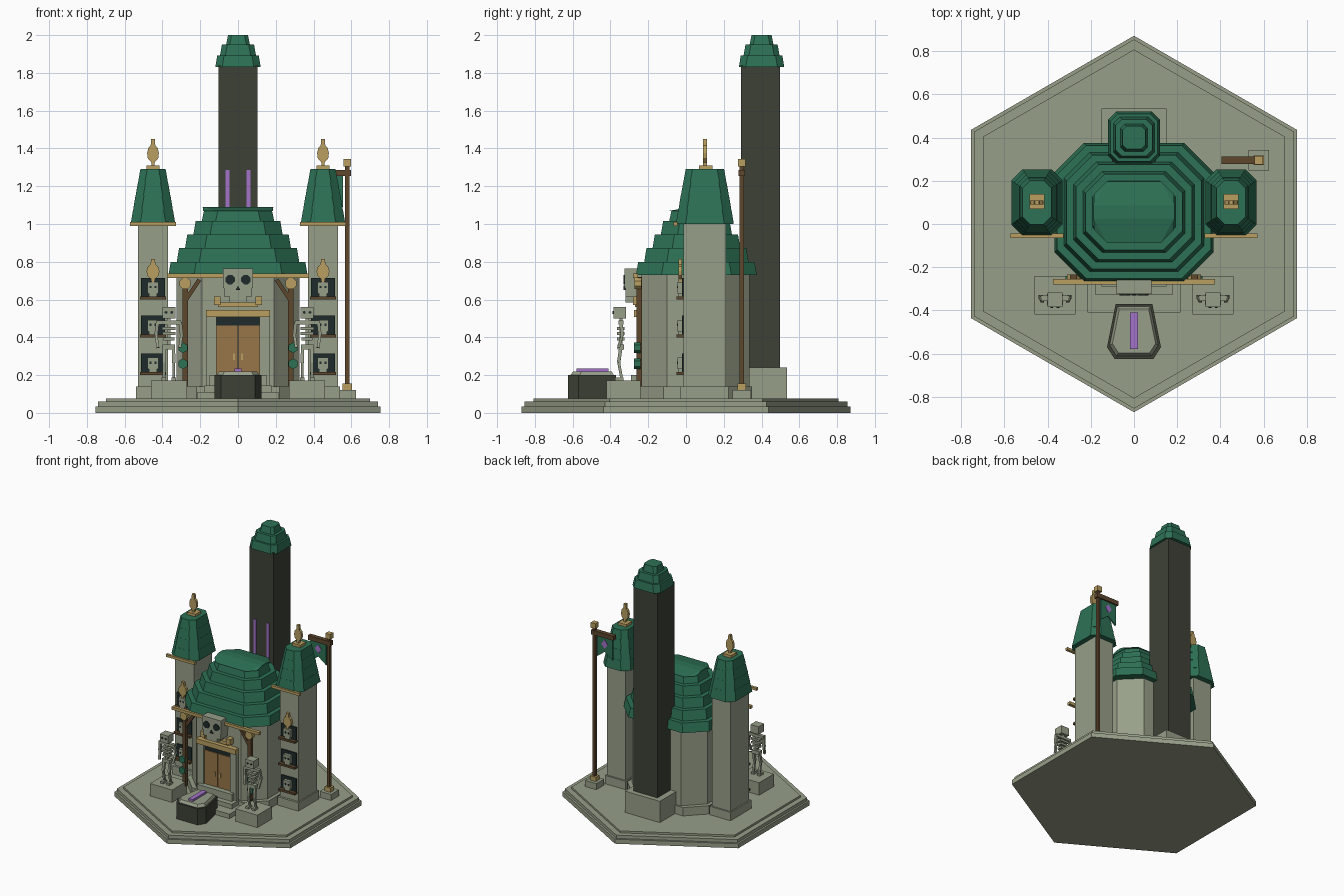
import bpy, bmesh, math
from mathutils import Vector

if "Cube" in bpy.data.objects:
    bpy.data.objects.remove(bpy.data.objects["Cube"])


def mat(name, rgb):
    m = bpy.data.materials.new(name)
    m.diffuse_color = (*rgb, 1)
    m.use_nodes = True
    m.node_tree.nodes["Principled BSDF"].inputs["Base Color"].default_value = m.diffuse_color
    return m


STONE = mat("grey_green_stone", (0.31, 0.345, 0.25))
GREEN = mat("roof_green", (0.026, 0.165, 0.09))
DARK = mat("dark_stone", (0.047, 0.053, 0.037))
GOLD = mat("old_gold", (0.48, 0.345, 0.12))
DOOR = mat("door_wood", (0.31, 0.18, 0.065))
WOOD = mat("dark_wood", (0.11, 0.063, 0.027))
PURPLE = mat("purple_glow", (0.36, 0.17, 0.58))
SHADE = mat("recess_black", (0.013, 0.024, 0.024))


def finish(name, bm, m):
    bmesh.ops.recalc_face_normals(bm, faces=bm.faces)
    me = bpy.data.meshes.new(name)
    bm.to_mesh(me)
    bm.free()
    me.materials.append(m)
    ob = bpy.data.objects.new(name, me)
    bpy.context.collection.objects.link(ob)
    return ob


def loft(name, rings, m):
    """Skin a stack of matching point rings and cap both ends."""
    bm = bmesh.new()
    vs = [[bm.verts.new(p) for p in r] for r in rings]
    n = len(rings[0])
    for a, b in zip(vs, vs[1:]):
        for i in range(n):
            j = (i + 1) % n
            bm.faces.new((a[i], a[j], b[j], b[i]))
    bm.faces.new(vs[0][::-1])
    bm.faces.new(vs[-1])
    return finish(name, bm, m)


def rect(cx, cy, hx, hy, c, z):
    """Rectangle with cut corners at height z."""
    q = [(hx, -hy + c), (hx, hy - c), (hx - c, hy), (-hx + c, hy),
         (-hx, hy - c), (-hx, -hy + c), (-hx + c, -hy), (hx - c, -hy)]
    return [(cx + x, cy + y, z) for x, y in q]


def box(name, x0, x1, y0, y1, z0, z1, m):
    r = [[(x0, y0, z), (x1, y0, z), (x1, y1, z), (x0, y1, z)] for z in (z0, z1)]
    return loft(name, r, m)


def plate(name, pts, y0, y1, m):
    """Outline in the front plane given thickness in depth."""
    return loft(name, [[(x, y, z) for x, z in pts] for y in (y0, y1)], m)


def bar(name, a, b, w, m):
    """Square beam between two points."""
    a, b = Vector(a), Vector(b)
    d = (b - a).normalized()
    u = d.cross(Vector((0, 1, 0)) if abs(d.y) < 0.9 else Vector((1, 0, 0))).normalized()
    v = d.cross(u)
    return loft(name, [[p + u * i * w / 2 + v * j * w / 2
                        for i, j in ((1, 1), (-1, 1), (-1, -1), (1, -1))] for p in (a, b)], m)


def ngon(cx, cz, r, n):
    return [(cx + r * math.cos(math.tau * (i + .5) / n), cz + r * math.sin(math.tau * (i + .5) / n))
            for i in range(n)]


def tiers(name, cx, cy, hx, hy, c, levels, step, flare):
    """Stepped roof: every tier leans inwards and is narrower than the one below."""
    for i, (z0, z1) in enumerate(zip(levels, levels[1:])):
        k = i * step
        cc = max(c - k * .35, .02)
        loft(f"{name}_tier_{i + 1}", [rect(cx, cy, hx - k, hy - k, cc, z0),
                                      rect(cx, cy, hx - k - flare, hy - k - flare, cc, z1)], GREEN)


def flame(name, cx, y, z, h, w):
    half = [(.25, 0), (.3, .15), (.9, .3), (1, .48), (.8, .68), (.4, .76), (.3, 1)]
    pts = [(cx + a * w, z + t * h) for a, t in half] + [(cx - a * w, z + t * h) for a, t in half[::-1]]
    plate(name, pts, y - .01, y + .01, GOLD)


# Hexagonal plinth
for i, (r, z0, z1) in enumerate(((.872, 0, .035), (.855, .035, .06), (.808, .06, .075))):
    loft(f"hex_base_{i + 1}", [[(r * math.sin(math.tau * k / 6), r * math.cos(math.tau * k / 6), z)
                                for k in range(6)] for z in (z0, z1)], STONE)

# Hall with stepped roof
loft("hall_plinth", [rect(0, .05, .35, .3, .13, z) for z in (.07, .14)], STONE)
loft("hall_walls", [rect(0, .05, .325, .285, .135, z) for z in (.13, .76)], STONE)
tiers("hall_roof", 0, .055, .368, .32, .135, [.73, .8, .873, .945, 1.015, 1.07], .044, .012)
loft("hall_roof_crown", [rect(0, .055, .185, .142, .06, 1.07),
                         rect(0, .055, .187, .03, .002, 1.09)], GREEN)

# Obelisk behind the hall
box("obelisk_foot", -.15, .15, .245, .535, .07, .24, STONE)
box("obelisk_shaft", -.103, .103, .29, .498, .2, 1.84, DARK)
for i, (h, z0, z1) in enumerate(((.12, 1.83, 1.893), (.095, 1.893, 1.95), (.063, 1.95, 2.0))):
    loft(f"obelisk_cap_{i + 1}", [rect(0, .4, h, h, h * .3, z0),
                                  rect(0, .4, h - .01, h - .01, h * .3, z1)], GREEN)
for s in (-1, 1):
    box("obelisk_rune", s * .056 - .011, s * .056 + .011, .283, .292, .9, 1.285, PURPLE)

# Entrance steps, door and frame
for hx, y, z in ((.215, -.41, .11), (.178, -.33, .145), (.15, -.29, .2)):
    box("entrance_step", -hx, hx, y, -.2, .07, z, STONE)
box("door_recess", -.116, .116, -.243, -.22, .2, .51, SHADE)
for s in (-1, 1):
    a, b = sorted((s * .003, s * .114))
    box("door_leaf", a, b, -.25, -.23, .2, .462, DOOR)
    box("door_handle", s * .022 - .005, s * .022 + .005, -.256, -.25, .28, .315, GOLD)
    a, b = sorted((s * .115, s * .168))
    box("door_jamb", a, b, -.262, -.22, .14, .51, STONE)
box("door_lintel", -.17, .17, -.275, -.22, .507, .545, GOLD)
box("porch_beam", -.375, .375, -.28, -.255, .715, .737, GOLD)

# Skull above the door with a bone beneath it
box("skull_head", -.08, .08, -.325, -.23, .66, .765, STONE)
box("skull_cheeks", -.075, .075, -.32, -.23, .615, .665, STONE)
box("skull_jaw", -.045, .045, -.32, -.23, .585, .62, STONE)
plate("skull_nose", [(-.012, .65), (.012, .65), (0, .675)], -.331, -.32, SHADE)
box("bone_shaft", -.105, .105, -.27, -.23, .56, .585, GOLD)
for s in (-1, 1):
    plate("skull_eye", ngon(s * .042, .705, .027, 8), -.331, -.324, SHADE)
    box("bone_end", s * .11 - .018, s * .11 + .018, -.28, -.23, .57, .615, GOLD)

# Porch posts, braces and hanging leaves
for s in (-1, 1):
    x = s * .28
    box("porch_post", x - .014, x + .014, -.262, -.234, .14, .72, WOOD)
    bar("porch_brace", (s * .205, -.25, .705), (s * .275, -.25, .6), .022, WOOD)
    plate("post_knob", ngon(x, .685, .032, 8), -.272, -.235, GOLD)
    for z in (.26, .345):
        plate("post_leaf", ngon(x + s * .012, z, .028, 6), -.275, -.24, GREEN)

# Side towers
for s in (-1, 1):
    x = s * .45
    box("tower_foot", x - .09, x + .09, -.03, .225, .07, .14, STONE)
    box("tower_body", x - .08, x + .08, -.013, .212, .1, 1.01, STONE)
    tiers("tower_roof", x, .1, .118, .153, .05, [1.0, 1.075, 1.15, 1.22, 1.29], .013, .012)
    box("tower_eave_bar", x - .123, x + .123, -.065, -.045, .99, 1.01, GOLD)
    box("finial_foot", x - .035, x + .035, .07, .14, 1.288, 1.31, GOLD)
    flame("finial_flame", x, .1, 1.305, .145, .031)
    flame("niche_flame", x, -.03, .69, .125, .034)
    # niches holding skulls
    for z in (.2, .4, .6):
        box("niche_back", x - .064, x + .064, -.022, -.01, z + .015, z + .115, SHADE)
        box("niche_shelf", x - .07, x + .07, -.05, -.01, z, z + .016, WOOD)
        box("niche_skull", x - .03, x + .03, -.045, -.015, z + .032, z + .093, STONE)
        box("niche_skull_jaw", x - .022, x + .022, -.042, -.015, z + .016, z + .033, STONE)
        for e in (-1, 1):
            box("niche_skull_eye", x + e * .013 - .006, x + e * .013 + .006,
                -.048, -.044, z + .06, z + .072, SHADE)

# Skeleton guards on pedestals
for s in (-1, 1):
    x = s * .366
    y = -.345
    box("guard_pedestal", x - .095, x + .095, -.42, -.24, .07, .172, STONE)
    box("guard_head", x - .035, x + .035, -.385, -.318, .5, .56, STONE)
    box("guard_spine", x - .009, x + .009, y - .008, y + .01, .34, .51, STONE)
    box("guard_shoulders", x - .065, x + .065, y - .012, y + .014, .468, .488, STONE)
    for i, w in enumerate((.036, .034, .029)):
        z = .44 - i * .028
        box("guard_rib", x - w, x + w, y - .02, y + .02, z, z + .016, STONE)
    box("guard_pelvis", x - .033, x + .033, y - .018, y + .018, .335, .362, STONE)
    for e in (-1, 1):
        bar("guard_thigh", (x + e * .024, y, .345), (x + e * .026, y - .012, .265), .018, STONE)
        bar("guard_shin", (x + e * .026, y - .012, .27), (x + e * .026, y + .005, .18), .015, STONE)
        box("guard_foot", x + e * .026 - .012, x + e * .026 + .012, y - .03, y + .015, .17, .188, STONE)
        bar("guard_upper_arm", (x + e * .06, y, .48), (x + e * .068, y + .008, .41), .018, STONE)
        bar("guard_forearm", (x + e * .068, y + .008, .415), (x + e * .058, y - .012, .345), .015, STONE)
        for sx in (1,):
            plate("guard_eye", ngon(x + e * .015, .532, .008, 6), -.389, -.384, SHADE)

# Coffin-shaped altar
coffin = [(.09, -.625), (.125, -.57), (.085, -.37), (-.085, -.37), (-.125, -.57), (-.09, -.625)]
loft("altar_body", [[(a, b, z) for a, b in coffin] for z in (.07, .2)], DARK)
loft("altar_slab", [[(a * k, -.49 + (b + .49) * k, z) for a, b in coffin]
                    for z, k in ((.2, .9), (.22, .8))], STONE)
box("altar_rune", -.018, .018, -.58, -.41, .218, .236, PURPLE)

# Banner pole
px, py = .578, .295
box("pole_foot", px - .048, px + .048, py - .048, py + .048, .07, .122, STONE)
box("pole_collar", px - .025, px + .025, py - .022, py + .022, .12, .155, GOLD)
box("pole_shaft", px - .011, px + .011, py - .011, py + .011, .15, 1.31, WOOD)
box("pole_arm", .405, px + .02, py - .017, py + .017, 1.253, 1.287, WOOD)
box("pole_tip", px - .02, px + .02, py - .02, py + .02, 1.305, 1.345, GOLD)
plate("banner", [(.42, 1.255), (.555, 1.255), (.555, 1.09), (.4875, 1.14), (.42, 1.09)],
      py - .006, py + .006, GREEN)
plate("banner_emblem", [(.4875, 1.165), (.515, 1.2), (.4875, 1.235), (.46, 1.2)],
      py - .009, py + .009, PURPLE)
